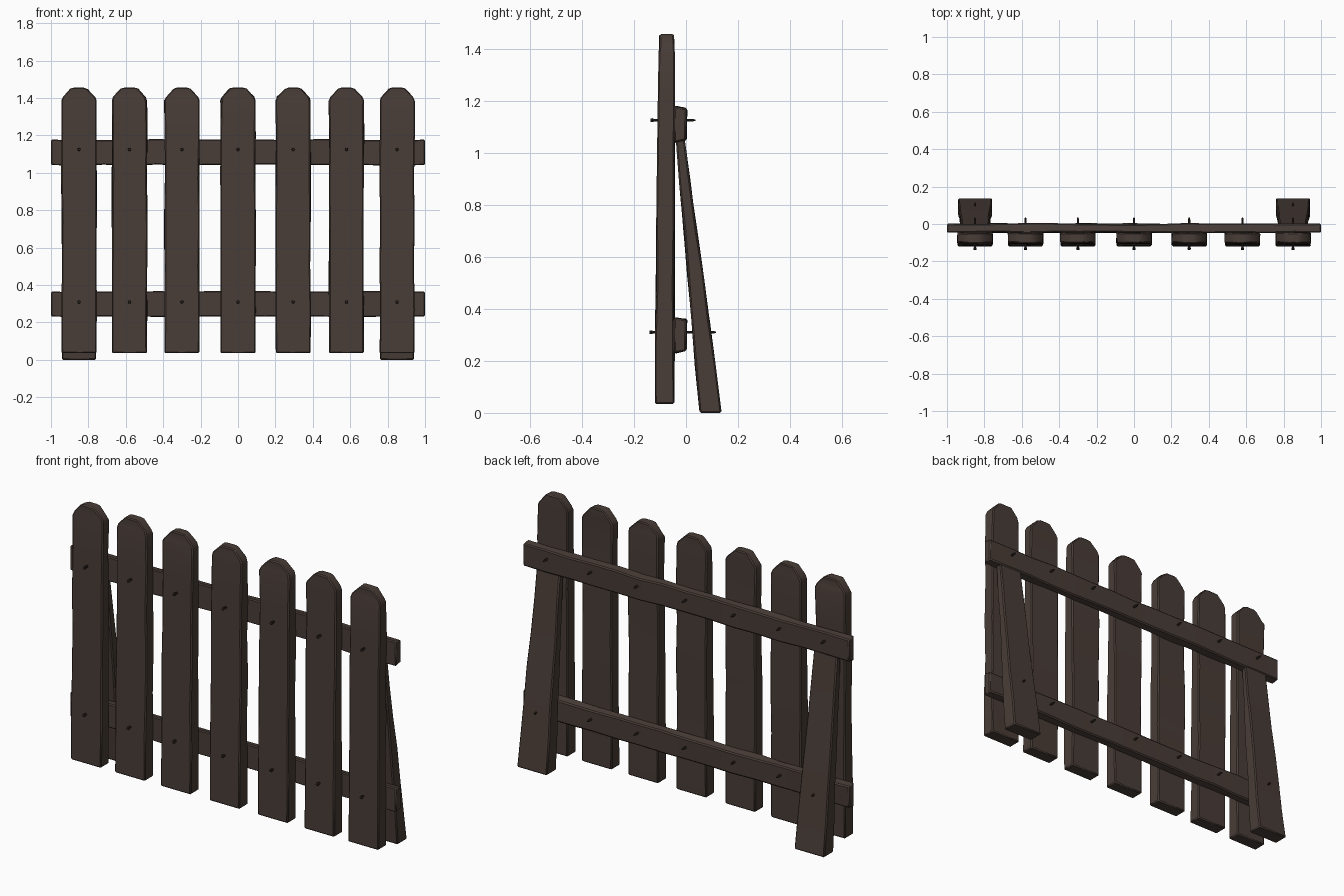
import bpy, bmesh, math, random
from mathutils import Vector

random.seed(4)
if "Cube" in bpy.data.objects:
    bpy.data.objects.remove(bpy.data.objects["Cube"])


def make_material(name, color):
    mat = bpy.data.materials.new(name)
    mat.use_nodes = True
    mat.diffuse_color = color
    mat.node_tree.nodes["Principled BSDF"].inputs["Base Color"].default_value = color
    return mat


wood = make_material("dark brown wood", (0.066, 0.046, 0.038, 1))
iron = make_material("dark iron", (0.028, 0.021, 0.018, 1))


def finish(bm, name, mat):
    bmesh.ops.recalc_face_normals(bm, faces=bm.faces[:])
    mesh = bpy.data.meshes.new(name)
    bm.to_mesh(mesh)
    bm.free()
    obj = bpy.data.objects.new(name, mesh)
    bpy.context.collection.objects.link(obj)
    mesh.materials.append(mat)
    bpy.ops.object.select_all(action="DESELECT")
    obj.select_set(True)
    bpy.context.view_layer.objects.active = obj
    bpy.ops.object.shade_smooth_by_angle(angle=math.radians(35))
    return obj


def plank(name, rings, wobble=0.003, edge=0.006):
    """Loft a rough-hewn plank through four-cornered rings."""
    bm = bmesh.new()
    loops = []
    for i, ring in enumerate(rings):
        amount = wobble if 0 < i < len(rings) - 1 else 0
        loops.append([bm.verts.new(Vector(p) + Vector(
            [random.uniform(-amount, amount) for _ in range(3)])) for p in ring])
    for a, b in zip(loops, loops[1:]):
        for k in range(4):
            n = (k + 1) % 4
            bm.faces.new((a[k], a[n], b[n], b[k]))
    bm.faces.new(loops[0])
    bm.faces.new(loops[-1])
    obj = finish(bm, name, wood)
    bevel = obj.modifiers.new("worn edges", "BEVEL")
    bevel.width = edge
    bevel.segments = 1
    bevel.limit_method = "ANGLE"
    bevel.angle_limit = math.radians(50)
    return obj


def upright_ring(x, half, front, back, z):
    return [(x - half, front, z), (x + half, front, z),
            (x + half, back, z), (x - half, back, z)]


def nail(name, x, z, front, back):
    """Shaft with a small flat head, pointing along y."""
    bm = bmesh.new()
    loops = []
    for y, r in ((front, 0.007), (front + 0.008, 0.009), (front + 0.012, 0.006),
                 (back - 0.012, 0.006), (back, 0.003)):
        loops.append([bm.verts.new((x + r * math.cos(k * math.pi / 3), y,
                                    z + r * math.sin(k * math.pi / 3)))
                      for k in range(6)])
    for a, b in zip(loops, loops[1:]):
        for k in range(6):
            n = (k + 1) % 6
            bm.faces.new((a[k], a[n], b[n], b[k]))
    bm.faces.new(loops[0])
    bm.faces.new(loops[-1])
    finish(bm, name, iron)


# Pickets with clipped tops, and the nails that hold them
picket_x = (-0.85, -0.58, -0.30, 0.0, 0.295, 0.58, 0.85)
for i, x in enumerate(picket_x, 1):
    rings = []
    for z in (0.035, 0.27, 0.5, 0.74, 0.97, 1.2, 1.385):
        rings.append(upright_ring(x, 0.093, -0.12 + 0.016 * z / 1.4, -0.045, z))
    for half, z in ((0.086, 1.405), (0.045, 1.448), (0.024, 1.456)):
        rings.append(upright_ring(x, half, -0.101, -0.047, z))
    plank(f"picket_{i}", rings)
    outer = i in (1, len(picket_x))
    nail(f"upper_nail_{i}", x, 1.125, -0.136, 0.036)
    nail(f"lower_nail_{i}", x, 0.31, -0.14, 0.115 if outer else 0.036)

# Horizontal rails
for name, low, high in (("upper_rail", 1.04, 1.178), ("lower_rail", 0.23, 0.366)):
    rings = []
    for k in range(15):
        x = -1 + k / 7
        rings.append([(x, -0.046, low), (x, 0.0, low + 0.008),
                      (x, 0.002, high - 0.008), (x, -0.046, high)])
    plank(name, rings, 0.004)

# Leaning rear braces, wider at the foot
for name, x in (("right_brace", -0.85), ("left_brace", 0.85)):
    rings = []
    for k in range(7):
        t = k / 6
        rings.append(upright_ring(x, 0.092 - 0.02 * t, 0.052 - 0.092 * t,
                                  0.137 - 0.143 * t, 1.06 * t))
    plank(name, rings)
